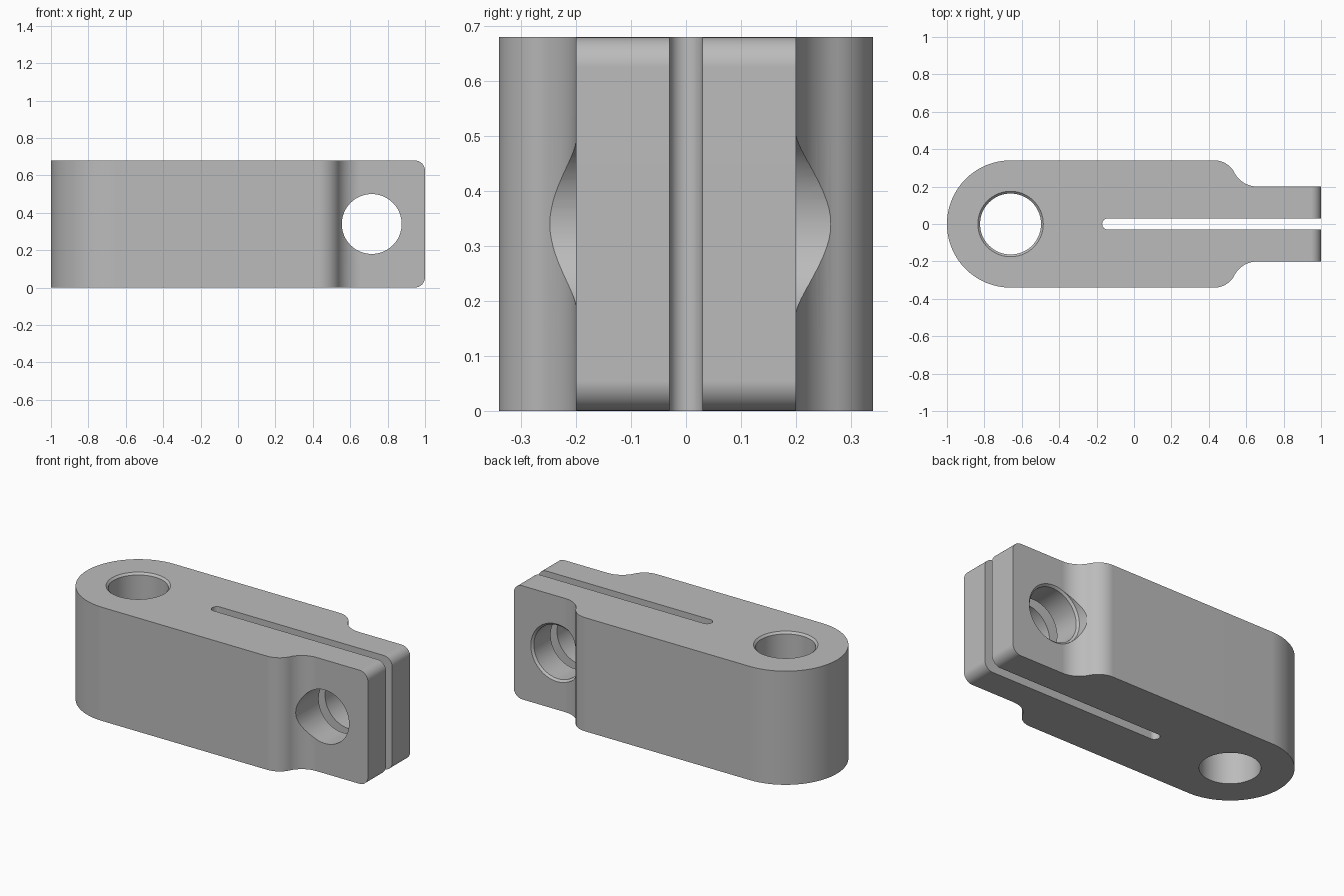
import bpy, bmesh
from math import radians, sin, cos, atan2, degrees
from mathutils import Matrix, Vector

if "Cube" in bpy.data.objects:
    bpy.data.objects.remove(bpy.data.objects["Cube"], do_unlink=True)

HEIGHT = 0.68
MID = HEIGHT / 2

steel = bpy.data.materials.new("grey steel")
steel.use_nodes = True
colour = (0.5, 0.5, 0.5, 1)
steel.diffuse_color = colour
steel.node_tree.nodes["Principled BSDF"].inputs["Base Color"].default_value = colour


def arc(cx, cy, r, start, end, steps):
    angles = [radians(start + (end - start) * i / steps) for i in range(steps + 1)]
    return [(cx + r * cos(a), cy + r * sin(a)) for a in angles]


def new_object(name, bm):
    bmesh.ops.recalc_face_normals(bm, faces=bm.faces)
    mesh = bpy.data.meshes.new(name)
    bm.to_mesh(mesh)
    bm.free()
    obj = bpy.data.objects.new(name, mesh)
    bpy.context.collection.objects.link(obj)
    mesh.materials.append(steel)
    return obj


def bore_cutter(name, rings, matrix):
    """Turned cutter from (radius, distance along axis) rings."""
    bm = bmesh.new()
    loops = [[bm.verts.new((x, y, d)) for x, y in arc(0, 0, r, 0, 360, 72)[:-1]]
             for r, d in rings]
    for a, b in zip(loops, loops[1:]):
        for i in range(len(a)):
            j = (i + 1) % len(a)
            bm.faces.new((a[i], a[j], b[j], b[i]))
    bm.faces.new(loops[0])
    bm.faces.new(loops[-1])
    bm.transform(matrix)
    obj = new_object(name, bm)
    obj.hide_render = True
    return obj


# Plan outline: round end, necked shoulders and the clamping slot
turn = degrees(atan2(0.12, 0.23))
shoulder = (arc(0.43, 0.22, 0.12, 90, turn, 12)
            + arc(0.66, 0.34, 0.14, 180 + turn, 270, 12)[1:])
neck = shoulder + [(1, 0.2), (1, 0.03)]
outline = (neck + arc(-0.14, 0, 0.03, 90, 270, 16)
           + [(x, -y) for x, y in reversed(neck)]
           + arc(-0.66, 0, 0.34, 270, 90, 64))

bm = bmesh.new()
base = bm.faces.new([bm.verts.new((x, y, 0)) for x, y in outline])
top = bmesh.ops.extrude_face_region(bm, geom=[base])["geom"]
bmesh.ops.translate(bm, vec=Vector((0, 0, HEIGHT)),
                    verts=[g for g in top if isinstance(g, bmesh.types.BMVert)])

# Rounded upper and lower corners at the jaw tips
tips = [e for e in bm.edges
        if all(v.co.x > 0.99 for v in e.verts)
        and abs(e.verts[0].co.z - e.verts[1].co.z) < 0.01]
bmesh.ops.bevel(bm, geom=tips, offset=0.055, segments=8, profile=0.5, affect='EDGES')
body = new_object("clamp_body", bm)

# Pivot bore with a chamfered top, and cross bore chamfered on the back
cutters = [
    bore_cutter("pivot_bore_cutter",
                [(0.163, -0.1), (0.163, HEIGHT - 0.012), (0.187, HEIGHT + 0.012)],
                Matrix.Translation((-0.66, 0, 0))),
    bore_cutter("cross_bore_cutter",
                [(0.16, -0.5), (0.16, 0.188), (0.172, 0.2), (0.172, 0.5)],
                Matrix.Translation((0.715, 0, MID)) @ Matrix.Rotation(radians(-90), 4, 'X')),
]
bpy.context.view_layer.objects.active = body
for cutter in cutters:
    cut = body.modifiers.new(cutter.name, 'BOOLEAN')
    cut.operation = 'DIFFERENCE'
    cut.solver = 'EXACT'
    cut.object = cutter
    bpy.ops.object.modifier_apply(modifier=cut.name)
    bpy.data.objects.remove(cutter, do_unlink=True)

# Smooth curved walls with crisp machined edges
bpy.ops.object.select_all(action='DESELECT')
body.select_set(True)
bpy.ops.object.shade_smooth_by_angle(angle=radians(25))
weighted = body.modifiers.new("flat_face_normals", 'WEIGHTED_NORMAL')
weighted.keep_sharp = True
